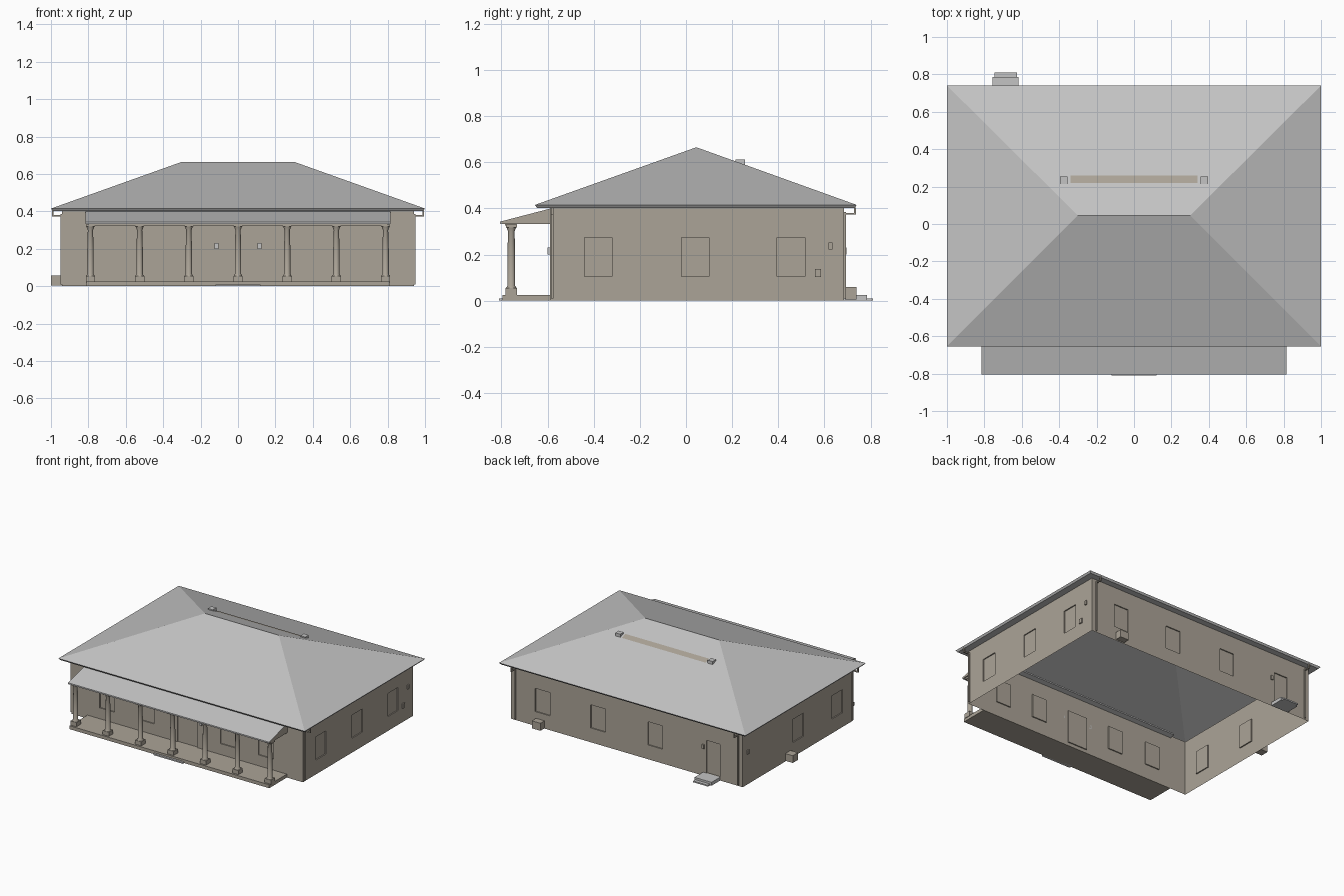
import bpy, bmesh, math

if "Cube" in bpy.data.objects:
    bpy.data.objects.remove(bpy.data.objects["Cube"])


def material(name, rgb):
    m = bpy.data.materials.new(name)
    m.use_nodes = True
    m.diffuse_color = (*rgb, 1)
    m.node_tree.nodes["Principled BSDF"].inputs["Base Color"].default_value = (*rgb, 1)
    return m


TAN = material("warm stucco", (0.41, 0.37, 0.31))
GREY = material("roof grey", (0.55, 0.55, 0.55))


def finish(name, bm, mat, recalc=True):
    bmesh.ops.remove_doubles(bm, verts=bm.verts, dist=0.0001)
    if recalc:
        bmesh.ops.recalc_face_normals(bm, faces=bm.faces)
    me = bpy.data.meshes.new(name)
    bm.to_mesh(me)
    bm.free()
    me.materials.append(mat)
    ob = bpy.data.objects.new(name, me)
    bpy.context.scene.collection.objects.link(ob)
    return ob


def quad(bm, pts):
    return bm.faces.new([bm.verts.new(p) for p in pts])


def box(name, xs, ys, zs, mat):
    bm = bmesh.new()
    bmesh.ops.create_cube(bm, size=1)
    for v in bm.verts:
        v.co = [r[0] if c < 0 else r[1] for c, r in zip(v.co, (xs, ys, zs))]
    return finish(name, bm, mat)


WX, WF, WB, WH = 0.94, -0.59, 0.685, 0.405
RECESS = 0.008


def wall(name, u_range, place, openings):
    """Wall sheet with recessed panels; place(u, z, depth) gives a point."""
    bm = bmesh.new()
    us = sorted({*u_range, *(u for o in openings for u in o[:2])})
    zs = sorted({0, WH, *(z for o in openings for z in o[2:])})
    for a, b in zip(us, us[1:]):
        for c, d in zip(zs, zs[1:]):
            um, zm = (a + b) / 2, (c + d) / 2
            if not any(o[0] < um < o[1] and o[2] < zm < o[3] for o in openings):
                quad(bm, [place(a, c, 0), place(b, c, 0), place(b, d, 0), place(a, d, 0)])
    for a, b, c, d in openings:
        ring = [(a, c), (b, c), (b, d), (a, d)]
        quad(bm, [place(*p, RECESS) for p in ring])
        for p, q in zip(ring, ring[1:] + ring[:1]):
            quad(bm, [place(*p, 0), place(*q, 0), place(*q, RECESS), place(*p, RECESS)])
    return finish(name, bm, TAN, recalc=False)


def windows(centres, half=0.06, low=0.105, high=0.275):
    return [(c - half, c + half, low, high) for c in centres]


# Four walls with windows and doors
wall("front_wall", (-WX, WX), lambda u, z, d: (u, WF + d, z),
     windows([-0.65, -0.33, 0.33, 0.64]) + [(-0.08, 0.08, 0.025, 0.265)])
wall("back_wall", (-WX, WX), lambda u, z, d: (-u, WB - d, z),
     windows([-0.685, -0.235, 0.23]) + [(0.645, 0.755, 0.025, 0.265)])
wall("left_wall", (WF, WB), lambda u, z, d: (WX - d, u, z),
     windows([-0.38, 0.04, 0.455]))
wall("right_wall", (-WB, -WF), lambda u, z, d: (-WX + d, -u, z),
     windows([0.41, -0.04]))

# Hipped roof with fascia and soffit, open to the inside
bm = bmesh.new()


def ring(x, y0, y1, z):
    return [bm.verts.new(p) for p in ((-x, y0, z), (x, y0, z), (x, y1, z), (-x, y1, z))]


EF, EB, RY, RZ, EZ = -0.655, 0.74, 0.045, 0.665, 0.415
rings = [ring(WX, WF, WB, 0.402), ring(0.99, EF + 0.01, EB - 0.01, 0.402), ring(1, EF, EB, EZ)]
for lo, hi in zip(rings, rings[1:]):
    for i in range(4):
        j = (i + 1) % 4
        bm.faces.new([lo[i], lo[j], hi[j], hi[i]])
a, b, c, d = rings[-1]
l, r = bm.verts.new((-0.3, RY, RZ)), bm.verts.new((0.3, RY, RZ))
for f in ([a, b, r, l], [b, c, r], [c, d, l, r], [d, a, l]):
    bm.faces.new(f)
finish("main_roof", bm, GREY)

# Vents and flat strip on the rear slope
for side, s in (("left", 1), ("right", -1)):
    box("roof_vent_" + side, (s * 0.375 - 0.02, s * 0.375 + 0.02), (0.215, 0.255), (0.575, 0.612), GREY)


def slope(y):
    return RZ - (y - RY) * (RZ - EZ) / (EB - RY)


bm = bmesh.new()
quad(bm, [(x, y, slope(y) + 0.002) for x, y in
          ((0.34, 0.218), (0.34, 0.258), (-0.34, 0.258), (-0.34, 0.218))])
finish("ridge_strip", bm, TAN, recalc=False)

# Porch floor and steps
PX = 0.815
box("porch_floor", (-0.81, 0.81), (-0.795, WF), (0, 0.025), TAN)
box("front_step", (-0.12, 0.12), (-0.81, -0.78), (0, 0.01), GREY)
box("back_step_upper", (-0.757, -0.618), (WB, 0.785), (0, 0.025), GREY)
box("back_step_lower", (-0.745, -0.625), (0.785, 0.81), (0, 0.01), GREY)

# Porch roof: sloped slab, gable infills and beam
bm = bmesh.new()
section = [(-0.805, 0.333), (-0.805, 0.343), (-0.555, 0.408), (-0.555, 0.398)]
f = quad(bm, [(-PX, y, z) for y, z in section])
ext = bmesh.ops.extrude_face_region(bm, geom=[f])["geom"]
bmesh.ops.translate(bm, vec=(2 * PX, 0, 0), verts=[v for v in ext if isinstance(v, bmesh.types.BMVert)])
finish("porch_roof", bm, GREY)
for side, s in (("left", 1), ("right", -1)):
    bm = bmesh.new()
    pts = [(-0.8, 0.332), (WF, 0.332), (WF, 0.398), (-0.8, 0.342)]
    quad(bm, [(s * (PX + 0.001), y, z) for y, z in pts][::s])
    finish("porch_gable_" + side, bm, TAN, recalc=False)
box("porch_beam", (-0.8, 0.8), (-0.785, -0.735), (0.325, 0.337), TAN)


# Porch columns: square plinth, turned shaft, square cap
def column(name, x, y):
    bm = bmesh.new()
    profile = [(0.023, 0.055), (0.017, 0.065), (0.017, 0.2), (0.014, 0.3), (0.021, 0.318)]
    n = 12
    loops = [[bm.verts.new((x + rad * math.cos(2 * math.pi * k / n),
                            y + rad * math.sin(2 * math.pi * k / n), z)) for k in range(n)]
             for rad, z in profile]
    for lo, hi in zip(loops, loops[1:]):
        for k in range(n):
            f = bm.faces.new([lo[k], lo[(k + 1) % n], hi[(k + 1) % n], hi[k]])
            f.smooth = True
    finish(name + "_shaft", bm, TAN)
    for part, h, zs in (("plinth", 0.025, (0.02, 0.055)), ("cap", 0.024, (0.318, 0.33))):
        box(f"{name}_{part}", (x - h, x + h), (y - h, y + h), zs, TAN)


for i in range(7):
    column(f"porch_column_{i + 1}", (i - 3) * 0.263, -0.757)

# Downspouts at the corners with elbows out to the eaves
for side, s in (("left", 1), ("right", -1)):
    def span(p, q):
        return tuple(sorted((s * p, s * q)))
    box("front_downspout_" + side, span(WX, 0.949), (-0.585, -0.575), (0.01, 0.385), TAN)
    box("front_elbow_" + side, span(WX, 0.995), (-0.585, -0.575), (0.373, 0.381), TAN)
    box("front_outlet_" + side, span(0.987, 0.995), (-0.585, -0.575), (0.373, 0.405), TAN)
    box("back_downspout_" + side, span(0.9, 0.91), (WB, 0.694), (0.01, 0.385), TAN)
    box("back_elbow_" + side, span(0.9, 0.91), (WB, 0.737), (0.373, 0.381), TAN)
    box("back_outlet_" + side, span(0.9, 0.91), (0.729, 0.737), (0.373, 0.405), TAN)
    # Wall lamps beside the front door and on the side walls
    box("door_lamp_" + side, span(0.105, 0.125), (WF - 0.01, WF), (0.2, 0.23), GREY)
    box("side_lamp_" + side, span(WX, 0.949), (0.617, 0.635), (0.223, 0.252), TAN)

# Rear lamp, meter box and outdoor units
box("back_lamp", (-0.63, -0.612), (WB, 0.695), (0.2, 0.23), TAN)
box("meter_box", (WX, 0.948), (0.56, 0.585), (0.103, 0.138), TAN)
box("outdoor_unit_back", (0.665, 0.735), (WB + 0.005, 0.738), (0.005, 0.06), TAN)
box("outdoor_unit_side", (-1, -WX), (0.13, 0.19), (0.005, 0.058), TAN)
